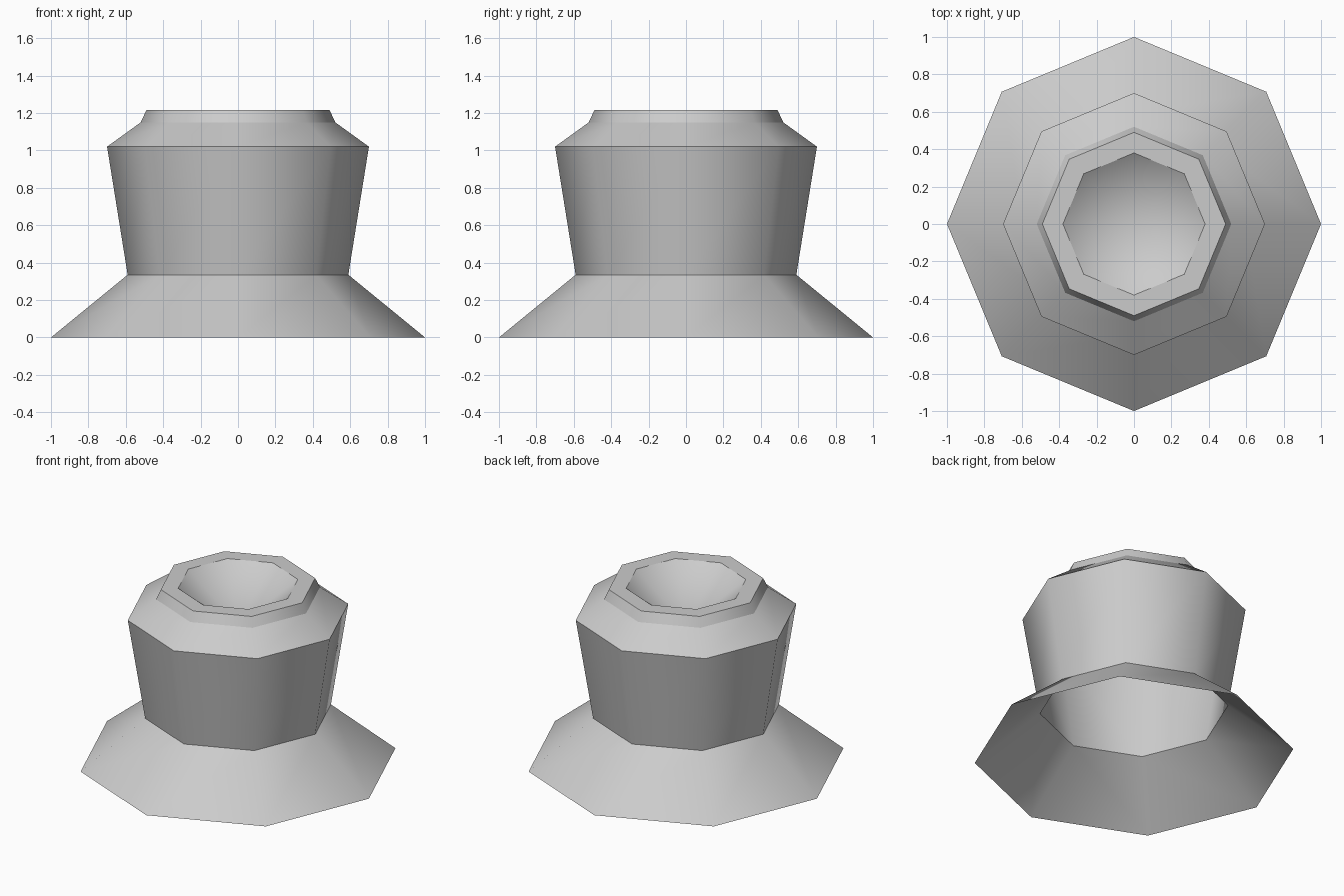
import bpy
import bmesh
from math import cos, sin, tau

SIDES = 8

cube = bpy.data.objects.get("Cube")
if cube:
    bpy.data.objects.remove(cube, do_unlink=True)

# Single plain grey finish
grey = bpy.data.materials.new("light_grey")
grey.use_nodes = True
colour = (0.6, 0.6, 0.6, 1)
grey.diffuse_color = colour
grey.node_tree.nodes["Principled BSDF"].inputs["Base Color"].default_value = colour


def ring_band(name, start, end):
    """Octagonal band between two (radius, height) profile points."""
    bm = bmesh.new()
    rings = []
    for radius, height in (start, end):
        if radius == 0:
            rings.append([bm.verts.new((0, 0, height))] * SIDES)
        else:
            rings.append([bm.verts.new((radius * cos(tau * i / SIDES),
                                        radius * sin(tau * i / SIDES), height))
                          for i in range(SIDES)])
    low, high = rings
    for i in range(SIDES):
        j = (i + 1) % SIDES
        corners = [low[i], low[j], high[j], high[i]]
        face = bm.faces.new(list(dict.fromkeys(corners)))
        face.smooth = True
    mesh = bpy.data.meshes.new(name)
    bm.to_mesh(mesh)
    bm.free()
    mesh.materials.append(grey)
    obj = bpy.data.objects.new(name, mesh)
    bpy.context.collection.objects.link(obj)


# Profile from the open foot up to the bottom of the dish;
# separate bands keep the ring edges crisp and the sides smooth
profile = [(1, 0), (0.59, 0.335), (0.70, 1.02), (0.52, 1.15),
           (0.49, 1.215), (0.38, 1.215), (0, 0.93)]
names = ["flared_skirt", "body", "shoulder", "collar", "rim", "dish"]
for name, start, end in zip(names, profile, profile[1:]):
    ring_band(name, start, end)
